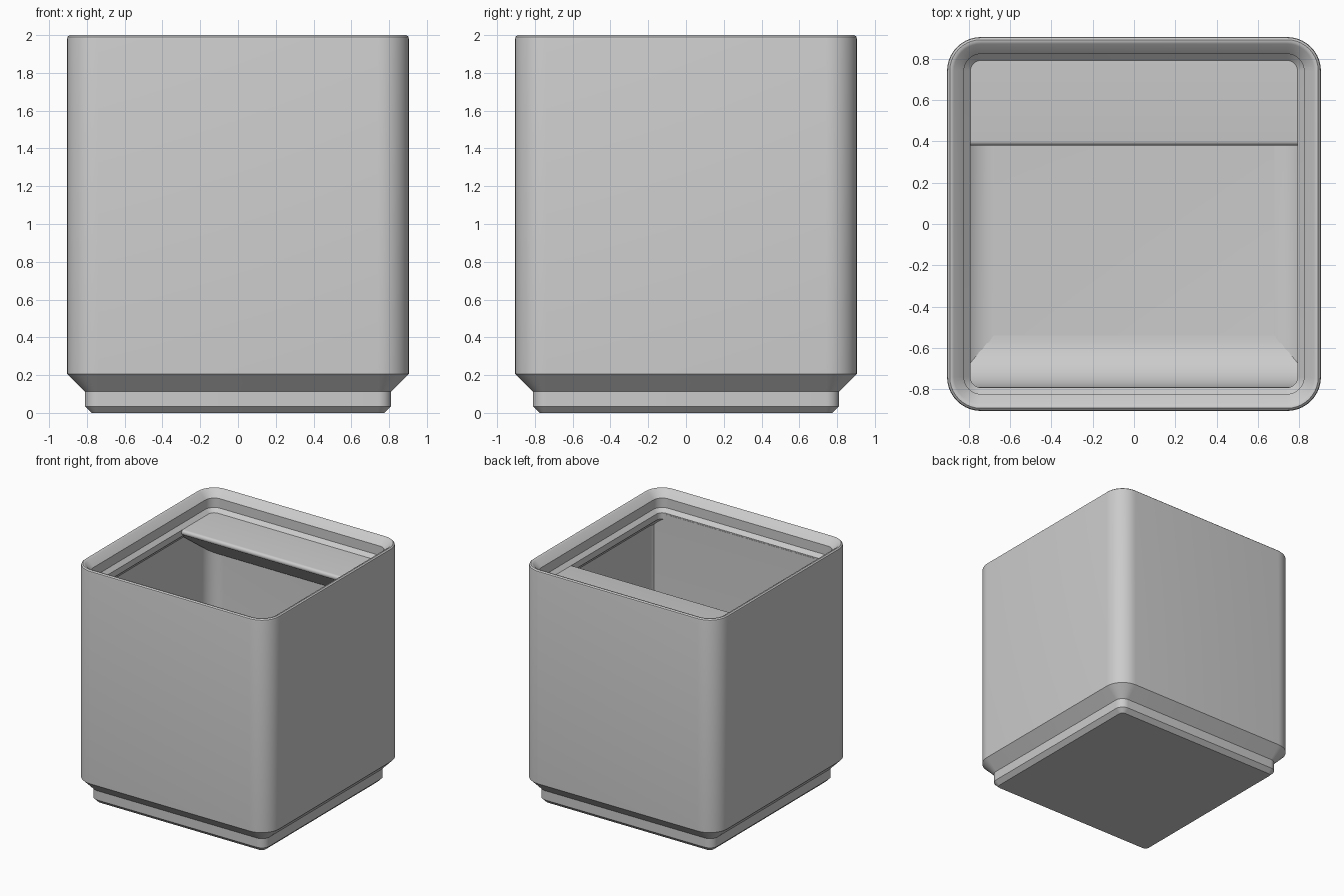
import bpy, bmesh, math

if "Cube" in bpy.data.objects:
    bpy.data.objects.remove(bpy.data.objects["Cube"])

grey = bpy.data.materials.new("plain_grey")
grey.diffuse_color = (0.6, 0.6, 0.6, 1)
grey.use_nodes = True
grey.node_tree.nodes["Principled BSDF"].inputs["Base Color"].default_value = grey.diffuse_color


def finish(bm, name, angle=30):
    bmesh.ops.recalc_face_normals(bm, faces=bm.faces)
    me = bpy.data.meshes.new(name)
    bm.to_mesh(me)
    bm.free()
    ob = bpy.data.objects.new(name, me)
    bpy.context.collection.objects.link(ob)
    me.materials.append(grey)
    bpy.ops.object.select_all(action='DESELECT')
    ob.select_set(True)
    bpy.context.view_layer.objects.active = ob
    bpy.ops.object.shade_smooth_by_angle(angle=math.radians(angle))
    return ob


def rounded_square(bm, half, z, r, n=10):
    """One ring of a square with rounded corners."""
    ring = []
    for q, (sx, sy) in enumerate([(1, 1), (-1, 1), (-1, -1), (1, -1)]):
        for i in range(n + 1):
            a = math.pi / 2 * (q + i / n)
            ring.append(bm.verts.new((sx * (half - r) + r * math.cos(a),
                                      sy * (half - r) + r * math.sin(a), z)))
    return ring


def prism_x(name, profile, half):
    """Extrude a (y, z) profile along x, centred."""
    bm = bmesh.new()
    face = bm.faces.new([bm.verts.new((-half, y, z)) for y, z in profile])
    ext = bmesh.ops.extrude_face_region(bm, geom=[face])
    verts = [v for v in ext["geom"] if isinstance(v, bmesh.types.BMVert)]
    bmesh.ops.translate(bm, verts=verts, vec=(2 * half, 0, 0))
    return finish(bm, name)


OUT, WALL, FLOOR, LIP = 0.905, 0.865, 0.306, 1.834
FIL = 0.185   # fillet between floor and walls

# Bin shell: stepped foot, outer wall, stacking lip, inner wall, floor fillet
profile = [(0.776, 0), (0.811, 0.035), (0.811, 0.113), (OUT, 0.207),
           (OUT, 1.978), (0.902, 1.991), (0.892, 2.0), (0.882, 1.999),
           (0.872, 1.993), (0.823, 1.943), (0.823, 1.864),
           (0.792, LIP), (0.792, 1.782), (WALL, 1.709)]
for i in range(9):
    a = math.pi / 2 * i / 8
    profile.append((WALL - FIL + FIL * math.cos(a), FLOOR + FIL - FIL * math.sin(a)))

bm = bmesh.new()
rings = [rounded_square(bm, h, z, max(0.164 - (OUT - h), 0.008)) for h, z in profile]
for a, b in zip(rings, rings[1:]):
    for i in range(len(a)):
        j = (i + 1) % len(a)
        bm.faces.new((a[i], a[j], b[j], b[i]))
bm.faces.new(rings[0])
bm.faces.new(rings[-1])
finish(bm, "bin_shell")

# Finger scoop: thickened front wall, curved down into the floor
R = 0.25
scoop = [(-0.85, LIP - 0.01), (-0.85, FLOOR - 0.03), (-0.79 + R, FLOOR - 0.03)]
for i in range(13):
    a = math.pi / 2 * i / 12
    scoop.append((-0.79 + R - R * math.sin(a), FLOOR + R - R * math.cos(a)))
scoop.append((-0.79, LIP - 0.01))
prism_x("front_scoop", scoop, 0.85)

# Label shelf: flat top, rounded nose, sloping underside
r, slope = 0.022, math.radians(36)
cy, cz = 0.38 + r, LIP - r
shelf = [(0.85, LIP)]
for i in range(9):
    a = math.pi / 2 + (math.pi - slope) * i / 8
    shelf.append((cy + r * math.cos(a), cz + r * math.sin(a)))
y, z = shelf[-1]
shelf.append((0.85, z - (0.85 - y) * math.tan(slope)))
prism_x("label_shelf", shelf, 0.85)
